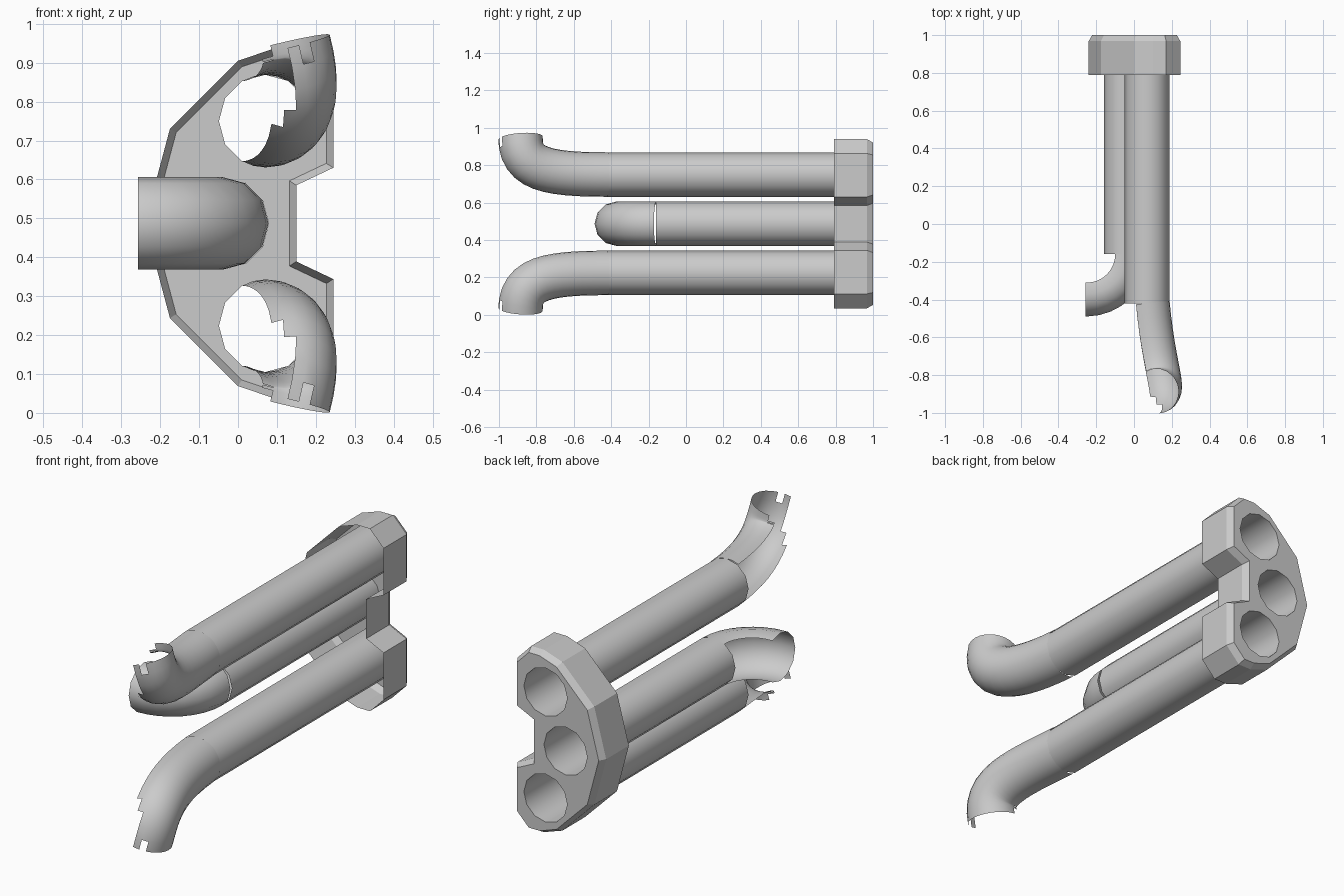
import bpy, bmesh, math
from mathutils import Vector
from mathutils.geometry import interpolate_bezier

if "Cube" in bpy.data.objects:
    bpy.data.objects.remove(bpy.data.objects["Cube"])

MID = 0.487          # mirror height
R = 0.119            # pipe radius


def make_object(name, bm, smooth=False):
    me = bpy.data.meshes.new(name)
    bm.to_mesh(me)
    bm.free()
    for p in me.polygons:
        p.use_smooth = smooth
    ob = bpy.data.objects.new(name, me)
    bpy.context.collection.objects.link(ob)
    return ob


def pipe(name, path, sides, keep=lambda i, a: True, flip=False):
    """Open pipe along a path; keep(segment, angle) decides which faces exist."""
    path = [Vector(p) for p in path]
    bm = bmesh.new()
    rings = []
    n = len(path)
    u, old = Vector((1, 0, 0)), None
    for i, p in enumerate(path):
        t = (path[min(i + 1, n - 1)] - path[max(i - 1, 0)]).normalized()
        if old:
            u = old.rotation_difference(t) @ u
        u = (u - t * u.dot(t)).normalized()
        v = u.cross(t)
        old = t
        ring = []
        for k in range(sides):
            a = 2 * math.pi * k / sides
            q = p + R * (u * math.cos(a) - v * math.sin(a))
            if flip:
                q.z = 2 * MID - q.z
            ring.append(bm.verts.new(q))
        rings.append(ring)
    for i in range(n - 1):
        for k in range(sides):
            if keep(i, 360 * (k + 0.5) / sides):
                m = (k + 1) % sides
                bm.faces.new((rings[i][k], rings[i][m], rings[i + 1][m], rings[i + 1][k]))
    bmesh.ops.delete(bm, geom=[w for w in bm.verts if not w.link_faces], context='VERTS')
    # point the faces away from the pipe axis
    f = next(iter(bm.faces))
    c = f.calc_center_median()
    near = min((Vector((p.x, p.y, 2 * MID - p.z if flip else p.z)) for p in path),
               key=lambda p: (p - c).length)
    if f.normal.length == 0:
        bm.normal_update()
    if f.normal.dot(c - near) < 0:
        bmesh.ops.reverse_faces(bm, faces=bm.faces[:])
    return make_object(name, bm, True)


# outer pipes with torn, open-sided elbows
SEG = 12
curve = interpolate_bezier(Vector((0.07, -0.42, 0.75)), Vector((0.10, -0.75, 0.75)),
                           Vector((0.165, -0.885, 0.78)), Vector((0.12, -0.885, 0.945)), SEG + 1)


def torn(i, a):
    lo, hi = 120, 240
    if i >= SEG - 4:                       # ragged lip
        hi = 255 + 8 * (i - SEG + 4)
        lo = 120 - 15 * (i % 2)
    if i == SEG - 1 and 90 < a < 300:
        return int(a / 15) % 2 == 0 and not 120 < a < 270
    return not lo < a < hi


for side, flip in (("upper", False), ("lower", True)):
    pipe(side + "_pipe", [(0.07, 1, 0.75), (0.07, -0.42, 0.75)], 12, flip=flip)
    pipe(side + "_elbow", curve, 24, torn, flip)

# middle pipe, elbow open on its inner side
pipe("middle_pipe", [(-0.04, 1, MID), (-0.04, -0.16, MID)], 12)
arc = [(-0.25 + 0.21 * math.cos(t), -0.16 - 0.21 * math.sin(t), MID)
       for t in [math.pi / 2 * i / 8 for i in range(9)]]
pipe("middle_elbow", arc + [(-0.257, -0.37, MID)], 12, lambda i, a: not 120 < a < 240)

# flange: shell open at the front, chamfered at the back, with three holes
half = [(-0.175, 0.243), (0.0, 0.418), (0.10, 0.452), (0.17, 0.452),
        (0.245, 0.375), (0.245, 0.143), (0.15, 0.098)]
outline = [(-0.24, 0)] + half + [(x, -z) for x, z in reversed(half)]


def inset(pts, d):
    out = []
    for i, p in enumerate(pts):
        p = Vector(p)
        e1 = (p - Vector(pts[i - 1])).normalized()
        e2 = (Vector(pts[(i + 1) % len(pts)]) - p).normalized()
        n1, n2 = Vector((e1.y, -e1.x)), Vector((e2.y, -e2.x))
        out.append(p + (n1 + n2) * d / (1 + n1.dot(n2)))
    return out


bm = bmesh.new()
loops = [[bm.verts.new((p[0], y, MID + p[1])) for p in pts]
         for y, pts in ((0.79, outline), (0.968, outline), (1.0, inset(outline, 0.018)))]
n = len(outline)
for a, b in zip(loops, loops[1:]):
    for k in range(n):
        m = (k + 1) % n
        bm.faces.new((a[k], b[k], b[m], a[m]))
edges = [bm.edges.get((loops[2][k], loops[2][(k + 1) % n])) for k in range(n)]
for cx, cz in ((0.07, 0.75), (-0.04, MID), (0.07, 2 * MID - 0.75)):
    ring = [bm.verts.new((cx + R * math.cos(math.pi * k / 6), 1.0,
                          cz + R * math.sin(math.pi * k / 6))) for k in range(12)]
    edges += [bm.edges.new((ring[k], ring[(k + 1) % 12])) for k in range(12)]
bmesh.ops.triangle_fill(bm, use_beauty=True, use_dissolve=False, edges=edges, normal=(0, 1, 0))
bmesh.ops.recalc_face_normals(bm, faces=bm.faces[:])
bm.normal_update()
if sum(f.normal.y * f.calc_area() for f in bm.faces) < 0:
    bmesh.ops.reverse_faces(bm, faces=bm.faces[:])
make_object("flange", bm)
